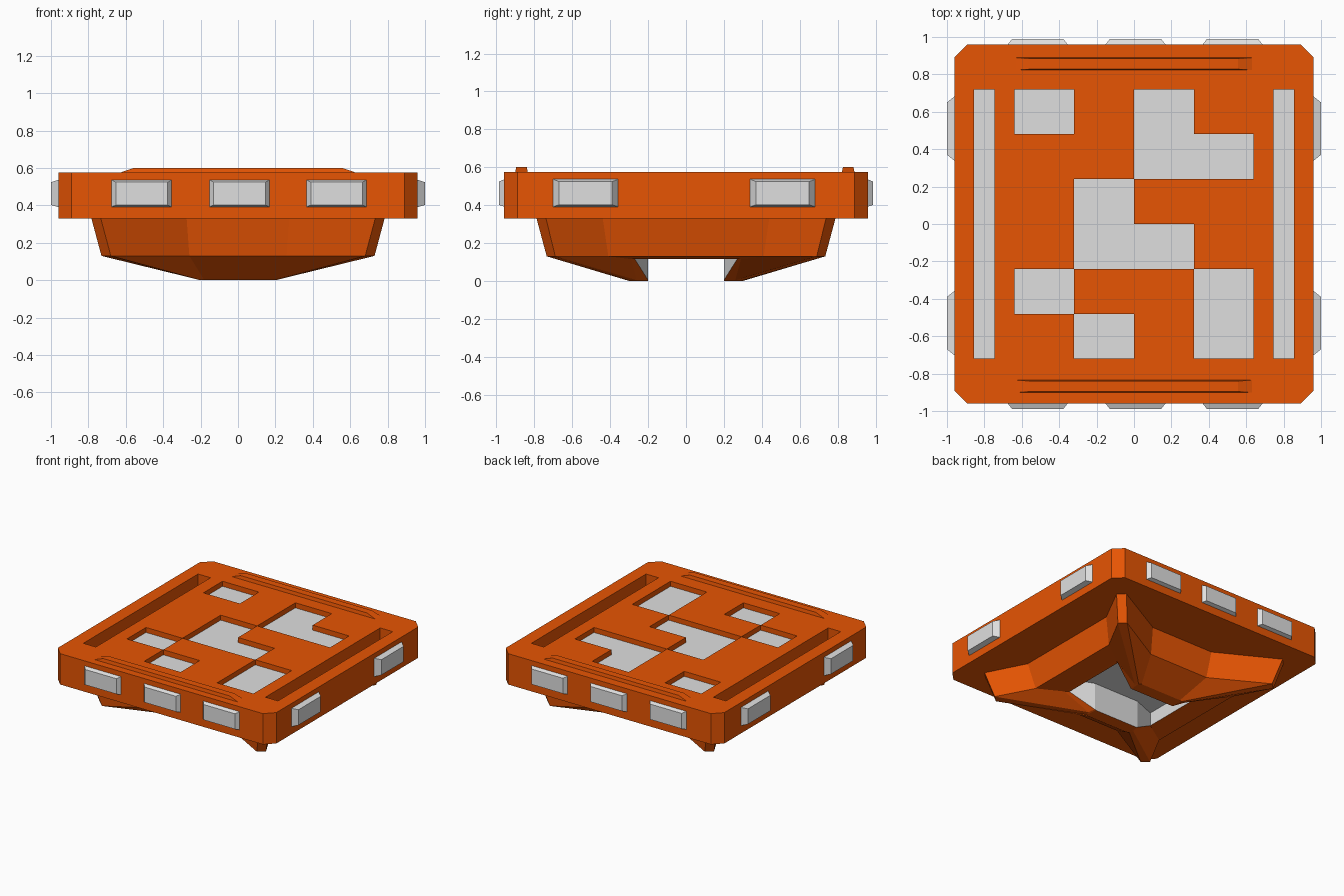
import bpy, bmesh, math
from mathutils import Vector

if "Cube" in bpy.data.objects:
    bpy.data.objects.remove(bpy.data.objects["Cube"])


def material(name, rgb):
    m = bpy.data.materials.new(name)
    m.diffuse_color = (*rgb, 1)
    m.use_nodes = True
    m.node_tree.nodes["Principled BSDF"].inputs["Base Color"].default_value = m.diffuse_color
    return m


ORANGE = material("burnt orange", (0.80, 0.09, 0.001))
GREY = material("light grey", (0.74, 0.74, 0.74))


def finish(name, bm, mats):
    me = bpy.data.meshes.new(name)
    bm.to_mesh(me)
    bm.free()
    for m in mats:
        me.materials.append(m)
    ob = bpy.data.objects.new(name, me)
    bpy.context.collection.objects.link(ob)
    return ob


def add_face(bm, pts, normal, mat=0):
    f = bm.faces.new([bm.verts.new(p) for p in pts])
    f.normal_update()
    if f.normal.dot(Vector(normal)) < 0:
        f.normal_flip()
    f.material_index = mat


# --- Deck slab: chamfered square with recessed grey cells and two long slots
R, C, TOP, BOT = 0.96, 0.07, 0.575, 0.33
CELL_Z, SLOT_Z = TOP - 0.04, TOP - 0.13
xs = [-R, -R + C, -0.855, -0.745, -0.64, -0.32, 0, 0.32, 0.64, 0.745, 0.855, R - C, R]
ys = [-R, -R + C, -0.72, -0.48, -0.24, 0, 0.24, 0.48, 0.72, R - C, R]
pattern = ["0101", "1001", "0110", "0100", "0011", "1010"]   # rows, front to back


def height(i, j):
    if not 2 <= j <= 7:
        return TOP
    if i in (2, 9):
        return SLOT_Z
    if 4 <= i <= 7 and pattern[j - 2][i - 4] == "1":
        return CELL_Z
    return TOP


bm = bmesh.new()
nx, ny = len(xs) - 1, len(ys) - 1
for i in range(nx):
    for j in range(ny):
        h = height(i, j)
        x0, x1, y0, y1 = xs[i], xs[i + 1], ys[j], ys[j + 1]
        quad = [(x0, y0), (x1, y0), (x1, y1), (x0, y1)]
        if i in (0, nx - 1) and j in (0, ny - 1):
            quad.remove((x0 if i == 0 else x1, y0 if j == 0 else y1))
        add_face(bm, [(x, y, h) for x, y in quad], (0, 0, 1), int(h < TOP))
        # recess walls towards the next cell in x and in y
        if i + 1 < nx and height(i + 1, j) != h:
            g = height(i + 1, j)
            add_face(bm, [(x1, y0, h), (x1, y1, h), (x1, y1, g), (x1, y0, g)], (h - g, 0, 0))
        if j + 1 < ny and height(i, j + 1) != h:
            g = height(i, j + 1)
            add_face(bm, [(x0, y1, h), (x1, y1, h), (x1, y1, g), (x0, y1, g)], (0, h - g, 0))
a = R - C
outline = [(a, -R), (R, -a), (R, a), (a, R), (-a, R), (-R, a), (-R, -a), (-a, -R)]
for (px, py), (qx, qy) in zip(outline, outline[1:] + outline[:1]):
    add_face(bm, [(px, py, BOT), (qx, qy, BOT), (qx, qy, TOP), (px, py, TOP)],
             (px + qx, py + qy, 0))
add_face(bm, [(x, y, BOT) for x, y in outline], (0, 0, -1))
bmesh.ops.remove_doubles(bm, verts=bm.verts, dist=1e-4)
bmesh.ops.dissolve_limit(bm, angle_limit=math.radians(1), verts=bm.verts,
                         edges=bm.edges, delimit={'MATERIAL'})
finish("deck", bm, [ORANGE, GREY])


# --- Low raised ridges along the front and back of the deck
def frustum(name, base, top, mat):
    """Closed solid between two matching four-point loops."""
    bm = bmesh.new()
    b = [bm.verts.new(p) for p in base]
    t = [bm.verts.new(p) for p in top]
    bm.faces.new(b)
    bm.faces.new(t)
    for k in range(4):
        n = (k + 1) % 4
        bm.faces.new((b[k], b[n], t[n], t[k]))
    bmesh.ops.recalc_face_normals(bm, faces=bm.faces)
    return finish(name, bm, [mat])


def rect(cx, cy, hx, hy, z):
    return [(cx + sx * hx, cy + sy * hy, z) for sx, sy in ((-1, -1), (1, -1), (1, 1), (-1, 1))]


for side, cy in (("front", -0.868), ("back", 0.856)):
    frustum(side + "_ridge", rect(0, cy, 0.645, 0.034, TOP - 0.005),
            rect(0, cy, 0.555, 0.028, 0.601), ORANGE)


# --- Bevelled grey blocks around the rim
def rim_block(name, along, half, inset, reach, axis, sign):
    def loop(depth, h, z0, z1):
        pts = [(along - h, z0), (along + h, z0), (along + h, z1), (along - h, z1)]
        if axis == 'y':
            return [(u, sign * depth, z) for u, z in pts]
        return [(sign * depth, u, z) for u, z in pts]
    frustum(name, loop(R - 0.01, half, 0.388, 0.54),
            loop(reach, half - inset, 0.402, 0.524), GREY)


for sign, y_side, x_side in ((-1, "front", "left"), (1, "back", "right")):
    for k, u in enumerate((-0.515, 0.008, 0.527)):
        rim_block(f"{y_side}_block_{k + 1}", u, 0.168, 0.03, 0.988, 'y', sign)
    for k, u in enumerate((-0.53, 0.51)):
        rim_block(f"{x_side}_block_{k + 1}", u, 0.18, 0.04, 1.0, 'x', sign)

# --- Undercarriage: four-armed hull, feet reaching the ground, open grey core.
# Each ring lists one quadrant: front middle, corner (two points), side middle.
rings = [
    [(0.275, 0.54, 0.335), (0.735, 0.79, 0.335), (0.785, 0.74, 0.335), (0.63, 0.44, 0.335)],
    [(0.26, 0.50, 0.13), (0.68, 0.735, 0.13), (0.73, 0.69, 0.13), (0.58, 0.41, 0.13)],
    [(0.18, 0.30, 0.0), (0.20, 0.29, 0.0), (0.21, 0.26, 0.004), (0.41, 0.29, 0.115)],
    [(0.17, 0.20, 0.0), (0.19, 0.20, 0.0), (0.20, 0.20, 0.004), (0.38, 0.27, 0.115)],
]
CORE_Z = 0.22
rings.append([(x, y, CORE_Z) for x, y, z in rings[3]])   # upright core walls


def full_ring(q):
    pts = list(q)
    pts += [(x, -y, z) for x, y, z in reversed(q)]
    pts += [(-x, -y, z) for x, y, z in q]
    pts += [(-x, y, z) for x, y, z in reversed(q)]
    return pts


bm = bmesh.new()
loops = [[bm.verts.new(p) for p in full_ring(q)] for q in rings]
n = len(loops[0])
for level in range(len(loops) - 1):
    lo, hi = loops[level], loops[level + 1]
    for k in range(n):
        f = bm.faces.new((lo[k], lo[(k + 1) % n], hi[(k + 1) % n], hi[k]))
        f.material_index = int(level == 3)
bm.faces.new(loops[-1]).material_index = 1       # core ceiling
bm.faces.new(loops[0])                           # joint with the deck
bmesh.ops.recalc_face_normals(bm, faces=bm.faces)
finish("undercarriage", bm, [ORANGE, GREY])
